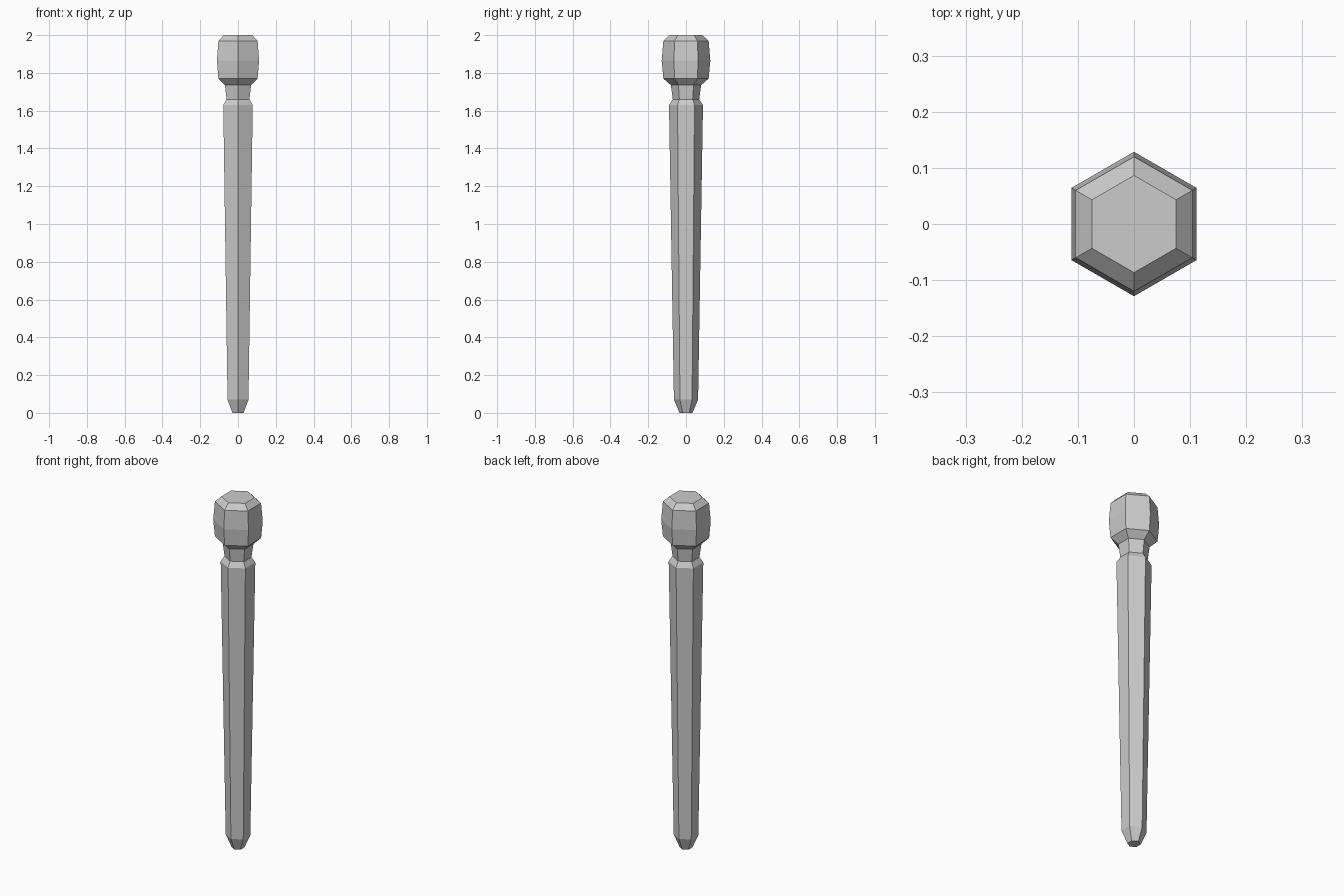
import bpy, bmesh
from math import sin, cos, pi

if "Cube" in bpy.data.objects:
    bpy.data.objects.remove(bpy.data.objects["Cube"])

SIDES = 6

def lathe(name, profile):
    """Six-sided turned solid from (corner radius, height) pairs, corners on +-y."""
    bm = bmesh.new()
    rings = [[bm.verts.new((r * sin(2 * pi * i / SIDES), r * cos(2 * pi * i / SIDES), z))
              for i in range(SIDES)] for r, z in profile]
    for a, b in zip(rings, rings[1:]):
        for i in range(SIDES):
            j = (i + 1) % SIDES
            bm.faces.new((a[i], a[j], b[j], b[i]))
    # end caps
    bm.faces.new(rings[0])
    bm.faces.new(rings[-1])
    bmesh.ops.recalc_face_normals(bm, faces=bm.faces)
    mesh = bpy.data.meshes.new(name)
    bm.to_mesh(mesh)
    bm.free()
    obj = bpy.data.objects.new(name, mesh)
    bpy.context.collection.objects.link(obj)
    return obj

# One continuous post: tapered foot, shaft, shoulder, neck, knob
lathe("turned_post", [
    (0.034, 0.0), (0.064, 0.07),                                   # foot
    (0.090, 1.63), (0.070, 1.66),                                  # shaft and shoulder
    (0.080, 1.735),                                                # neck
    (0.120, 1.77), (0.1287, 1.865), (0.120, 1.97), (0.0865, 2.0),  # knob
])
